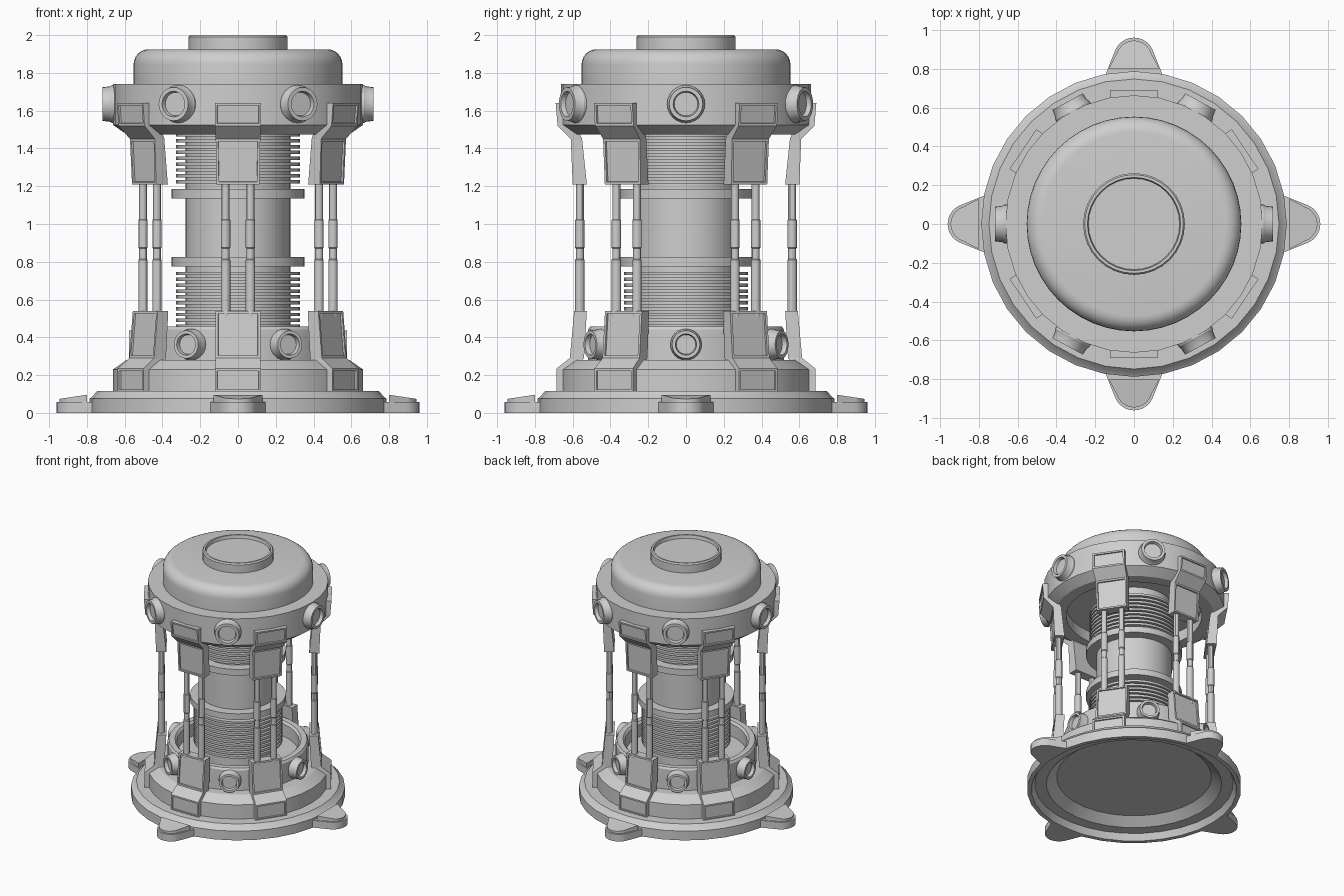
import bpy, bmesh, math
from mathutils import Matrix

cube = bpy.data.objects.get("Cube")
if cube:
    bpy.data.objects.remove(cube, do_unlink=True)

grey = bpy.data.materials.new("light_grey")
grey.use_nodes = True
grey.diffuse_color = (0.62, 0.62, 0.62, 1)
grey.node_tree.nodes["Principled BSDF"].inputs["Base Color"].default_value = (0.62, 0.62, 0.62, 1)


def finish(name, bm, matrix, smooth=True):
    bmesh.ops.recalc_face_normals(bm, faces=bm.faces)
    mesh = bpy.data.meshes.new(name)
    bm.to_mesh(mesh)
    bm.free()
    mesh.materials.append(grey)
    obj = bpy.data.objects.new(name, mesh)
    bpy.context.collection.objects.link(obj)
    obj.matrix_world = matrix
    if smooth:
        bpy.ops.object.select_all(action="DESELECT")
        obj.select_set(True)
        bpy.context.view_layer.objects.active = obj
        bpy.ops.object.shade_smooth_by_angle(angle=math.radians(30))


def lathe(name, profile, matrix=Matrix(), segments=32):
    """Spin a (radius, height) profile around z."""
    bm = bmesh.new()
    verts = [bm.verts.new((r, 0, z)) for r, z in profile]
    edges = [bm.edges.new(pair) for pair in zip(verts, verts[1:])]
    bmesh.ops.spin(bm, geom=verts + edges, cent=(0, 0, 0), axis=(0, 0, 1),
                   angle=math.tau, steps=segments, use_duplicate=False)
    bmesh.ops.remove_doubles(bm, verts=bm.verts, dist=0.0005)
    finish(name, bm, matrix)


def around(angle):
    return Matrix.Rotation(math.radians(angle), 4, "Z")


def bracket(name, stations, panels, angle):
    """Loft rectangles (z, outer, inner, half width); inset the chosen front faces."""
    bm = bmesh.new()
    rings = [[bm.verts.new(p) for p in ((-w, -o, z), (w, -o, z), (w, -i, z), (-w, -i, z))]
             for z, o, i, w in stations]
    fronts = []
    for a, b in zip(rings, rings[1:]):
        for k in range(4):
            n = (k + 1) % 4
            face = bm.faces.new((a[k], a[n], b[n], b[k]))
            if k == 0:
                fronts.append(face)
    bm.faces.new(rings[0][::-1])
    bm.faces.new(rings[-1])
    bmesh.ops.recalc_face_normals(bm, faces=bm.faces)
    for k in panels:
        bmesh.ops.inset_individual(bm, faces=[fronts[k]], thickness=0.018, depth=0)
        bmesh.ops.inset_individual(bm, faces=[fronts[k]], thickness=0.002, depth=-0.01)
    finish(name, bm, around(angle), smooth=False)


def foot_slab(name, width, back, tip, radius, bottom, top, slope, angle):
    """Tapered slab with a round tip, its top sloping down outwards."""
    centre = tip - radius
    outline = [(-width, back)]
    for k in range(13):
        t = math.radians(162 - 12 * k)
        outline.append((radius * math.cos(t), centre + radius * math.sin(t)))
    outline.append((width, back))
    bm = bmesh.new()
    low = [bm.verts.new((x, -y, bottom)) for x, y in outline]
    high = [bm.verts.new((x, -y, top - slope * (y - back))) for x, y in outline]
    bm.faces.new(low)
    bm.faces.new(high)
    for k in range(len(outline)):
        n = (k + 1) % len(outline)
        bm.faces.new((low[k], low[n], high[n], high[k]))
    finish(name, bm, around(angle))


# Base with hollow underside
lathe("base_disc", [(0, 0.108), (0.57, 0.108), (0.645, 0.05), (0.73, 0.05), (0.755, 0),
                    (0.787, 0), (0.787, 0.075), (0.772, 0.085), (0.747, 0.115), (0, 0.115)])
lathe("base_tier", [(0, 0.112), (0.662, 0.112), (0.662, 0.23), (0.59, 0.28), (0, 0.28)])
lathe("lower_drum", [(0, 0.275), (0.518, 0.275), (0.518, 0.442), (0.508, 0.457), (0.465, 0.457),
                     (0.45, 0.44), (0.45, 0.34), (0, 0.34)])

# Feet
for angle in range(0, 360, 90):
    foot_slab("foot", 0.155, 0.75, 0.96, 0.105, 0, 0.058, 0, angle)
    foot_slab("foot_plate", 0.13, 0.8, 0.945, 0.092, 0.05, 0.096, 0.15, angle)

# Finned column
core, fin, flange = 0.278, 0.328, 0.353
column = [(0, 0.3), (core, 0.3)]


def fins(start, count, pitch=0.031):
    for k in range(count):
        z = start + k * pitch
        column.extend([(core, z), (fin, z), (fin, z + 0.018), (core, z + 0.018)])


def ring(low, high):
    column.extend([(core, low), (flange, low), (flange, high), (core, high)])


fins(0.45, 10)
ring(0.775, 0.825)
ring(1.135, 1.185)
fins(1.215, 9)
column += [(core, 1.6), (0, 1.6)]
lathe("finned_column", column)

# Head ring, domed cap and top collar
lathe("head_ring", [(0, 1.56), (0.5, 1.56), (0.5, 1.475), (0.59, 1.475), (0.663, 1.525),
                    (0.663, 1.74), (0, 1.74)])
bend = [(0.473 + 0.08 * math.cos(t), 1.845 + 0.08 * math.sin(t))
        for t in (math.radians(15 * k) for k in range(7))]
lathe("domed_cap", [(0, 1.73), (0.553, 1.73)] + bend + [(0, 1.925)], segments=48)
lathe("top_collar", [(0, 1.91), (0.262, 1.91), (0.262, 1.99), (0.254, 2), (0.24, 2),
                     (0.235, 1.975), (0, 1.975)])

# Brackets and twin rods
lower = [(0.11, 0.685, 0.58, 0.123), (0.235, 0.685, 0.58, 0.123),
         (0.29, 0.615, 0.54, 0.118), (0.54, 0.592, 0.525, 0.118)]
upper = [(1.21, 0.6, 0.525, 0.114), (1.45, 0.61, 0.55, 0.118),
         (1.52, 0.68, 0.58, 0.123), (1.64, 0.69, 0.58, 0.123)]
rod = [(0, 0.5), (0.025, 0.5), (0.025, 0.81), (0.021, 0.815), (0.021, 0.87), (0.025, 0.875),
       (0.025, 1.02), (0.021, 1.025), (0.021, 1.25), (0, 1.25)]
for angle in (0, 56, 124, 180, 236, 304):
    bracket("lower_bracket", lower, (0, 2), angle)
    bracket("upper_bracket", upper, (0, 2), angle)
    for side in (-1, 1):
        lathe("support_rod", rod, around(angle) @ Matrix.Translation((side * 0.066, -0.562, 0)), 12)

# Round ports
upper_port = [(0, 0), (0.1, 0), (0.1, 0.035), (0.094, 0.045), (0.089, 0.085), (0.068, 0.085),
              (0.062, 0.06), (0, 0.06)]
lower_port = [(r * 0.83, z) for r, z in upper_port]
for angle in (28.5, 90, 151.5, 208.5, 270, 331.5):
    for name, profile, radius, height in (("upper_port", upper_port, 0.632, 1.635),
                                          ("lower_port", lower_port, 0.492, 0.362)):
        place = (around(angle) @ Matrix.Translation((0, -radius, height))
                 @ Matrix.Rotation(math.pi / 2, 4, "X"))
        lathe(name, profile, place, 24)
